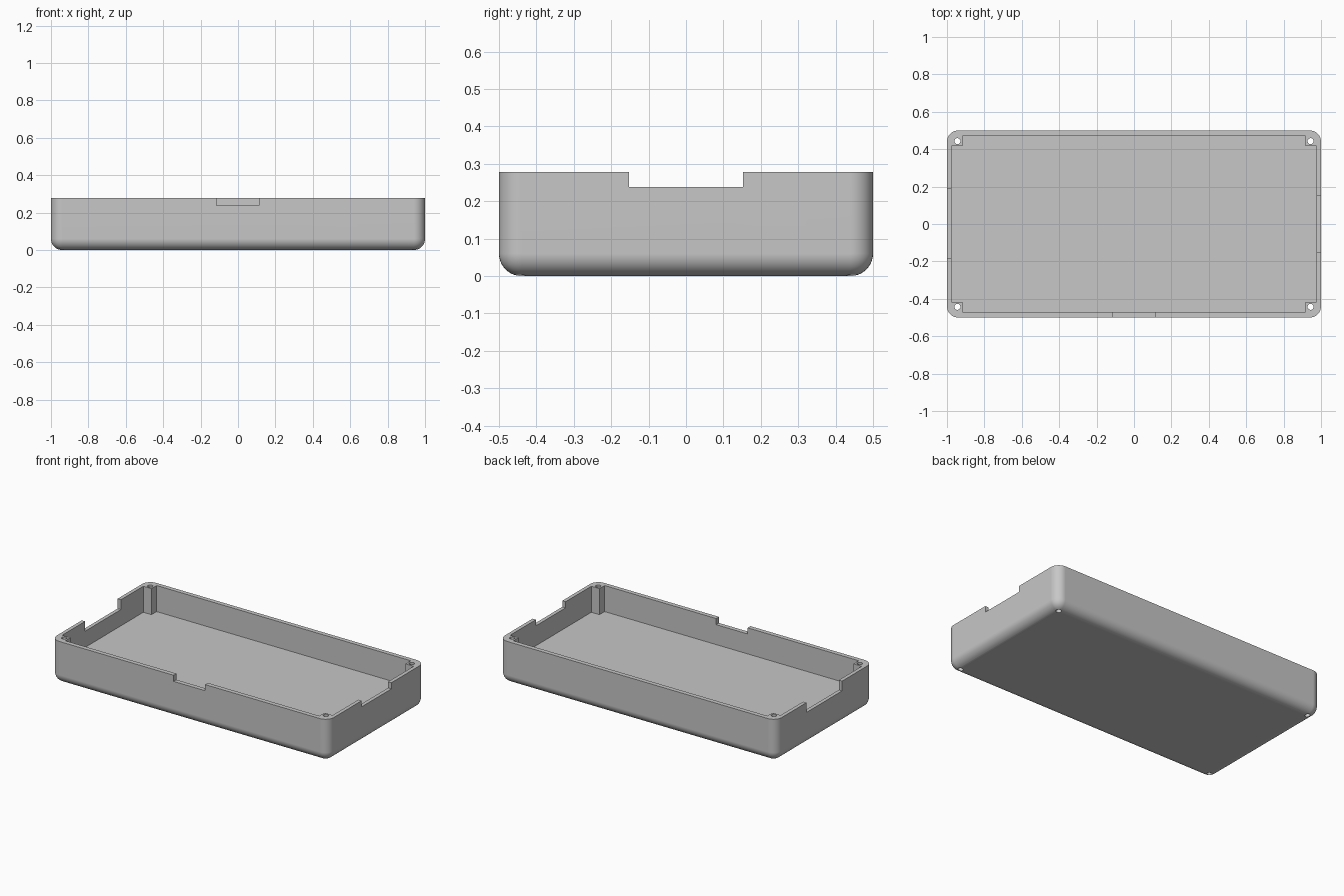
import bpy, bmesh, math
from mathutils import Vector

if "Cube" in bpy.data.objects:
    bpy.data.objects.remove(bpy.data.objects["Cube"], do_unlink=True)

HEIGHT, FLOOR, RADIUS = 0.278, 0.108, 0.06

grey = bpy.data.materials.new("light grey plastic")
grey.use_nodes = True
colour = (0.57, 0.57, 0.57, 1)
grey.diffuse_color = colour
grey.node_tree.nodes["Principled BSDF"].inputs["Base Color"].default_value = colour


def add_object(name, bm):
    bmesh.ops.recalc_face_normals(bm, faces=bm.faces)
    mesh = bpy.data.meshes.new(name)
    bm.to_mesh(mesh)
    bm.free()
    mesh.materials.append(grey)
    obj = bpy.data.objects.new(name, mesh)
    bpy.context.collection.objects.link(obj)
    return obj


def prism(name, outline, z0, z1):
    """Extrude a closed xy outline from z0 to z1."""
    bm = bmesh.new()
    face = bm.faces.new([bm.verts.new((x, y, z0)) for x, y in outline])
    top = bmesh.ops.extrude_face_region(bm, geom=[face])["geom"]
    bmesh.ops.translate(bm, vec=Vector((0, 0, z1 - z0)),
                        verts=[v for v in top if isinstance(v, bmesh.types.BMVert)])
    return add_object(name, bm)


def block(name, x0, x1, y0, y1, z0, z1):
    return prism(name, [(x0, y0), (x1, y0), (x1, y1), (x0, y1)], z0, z1)


# Outer shell, rounded everywhere except along the rim
tray = block("tray", -1, 1, -0.5, 0.5, 0, HEIGHT)
bm = bmesh.new()
bm.from_mesh(tray.data)
rounded = [e for e in bm.edges if min(v.co.z for v in e.verts) < 0.01]
bmesh.ops.bevel(bm, geom=rounded, offset=RADIUS, segments=10, profile=0.5,
                affect='EDGES', clamp_overlap=True)
bm.to_mesh(tray.data)
bm.free()

# Cavity outline steps inwards around the four corner posts
wall_x, wall_y, post_x, post_y = 0.976, 0.471, 0.917, 0.418
right_half = [(post_x, -wall_y), (post_x, -post_y), (wall_x, -post_y),
              (wall_x, post_y), (post_x, post_y), (post_x, wall_y)]
left_half = [(-x, y) for x, y in reversed(right_half)]
cutters = [prism("cavity_cutter", right_half + left_half, FLOOR, 0.5)]

# Notches in the rim: front, left and right walls
cutters += [
    block("front_notch_cutter", -0.115, 0.112, -0.6, -0.4, 0.238, 0.5),
    block("left_notch_cutter", 0.93, 1.1, -0.153, 0.153, 0.238, 0.5),
    block("right_notch_cutter", -1.1, -0.93, -0.182, 0.187, 0.214, 0.5),
]

# Screw holes running through each post
for x in (-0.944, 0.944):
    for y in (-0.443, 0.443):
        ring = [(x + 0.016 * math.cos(a), y + 0.016 * math.sin(a))
                for a in (i * math.tau / 24 for i in range(24))]
        cutters.append(prism("screw_hole_cutter", ring, -0.1, 0.5))

bpy.ops.object.select_all(action='DESELECT')
bpy.context.view_layer.objects.active = tray
tray.select_set(True)
for cutter in cutters:
    mod = tray.modifiers.new("cut", 'BOOLEAN')
    mod.operation, mod.solver, mod.object = 'DIFFERENCE', 'EXACT', cutter
    bpy.ops.object.modifier_apply(modifier=mod.name)
    bpy.data.objects.remove(cutter, do_unlink=True)

# Smooth rounded edges, crisp rim and flat walls
bpy.ops.object.shade_smooth_by_angle(angle=math.radians(30))
normals = tray.modifiers.new("flat_walls", 'WEIGHTED_NORMAL')
normals.keep_sharp = True
